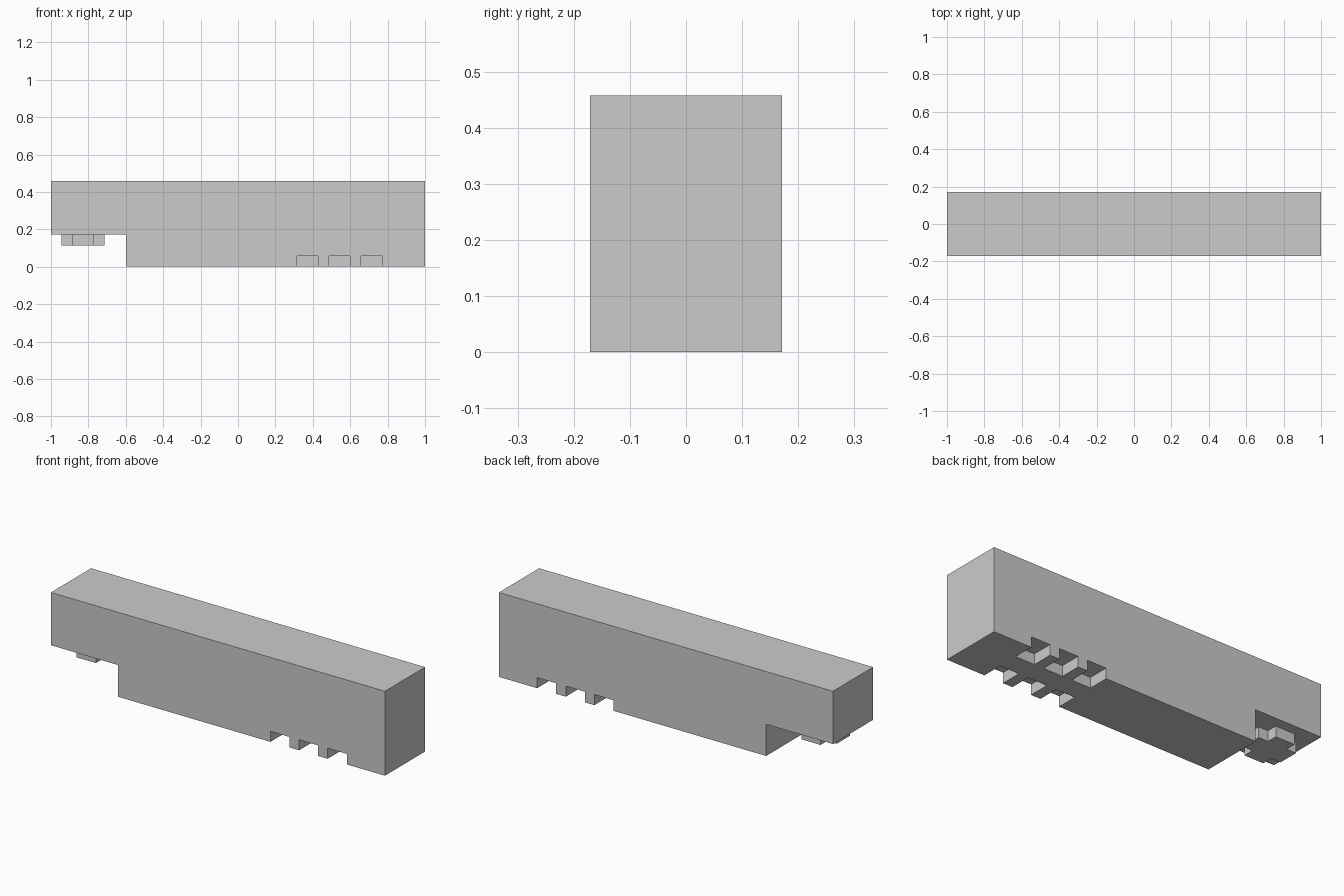
import bpy, bmesh
from mathutils import Vector

if "Cube" in bpy.data.objects:
    bpy.data.objects.remove(bpy.data.objects["Cube"])

U = 2 / 35  # one block unit; the whole model sits on this grid


def prism(name, outline, direction):
    """Extrude a closed planar outline (in block units) along a direction."""
    bm = bmesh.new()
    base = bm.faces.new([bm.verts.new(Vector(p) * U) for p in outline])
    ext = bmesh.ops.extrude_face_region(bm, geom=[base], use_keep_orig=True)
    moved = [g for g in ext["geom"] if isinstance(g, bmesh.types.BMVert)]
    bmesh.ops.translate(bm, verts=moved, vec=Vector(direction) * U)
    bmesh.ops.recalc_face_normals(bm, faces=bm.faces)
    mesh = bpy.data.meshes.new(name)
    bm.to_mesh(mesh)
    bm.free()
    obj = bpy.data.objects.new(name, mesh)
    bpy.context.collection.objects.link(obj)
    return obj


# Main bar: stepped side profile extruded through the depth
profile = [(-17.5, 3), (-10.5, 3), (-10.5, 0), (17.5, 0), (17.5, 8), (-17.5, 8)]
body = prism("bar_body", [(x, -3, z) for x, z in profile], (0, 6, 0))

# Three pairs of square notches along the bottom edges
for x in (5.5, 8.5, 11.5):
    for side in (-1, 1):
        y0, y1 = side * 1, side * 4
        cutter = prism("notch_cutter",
                       [(x, y0, -1), (x + 2, y0, -1), (x + 2, y1, -1), (x, y1, -1)],
                       (0, 0, 2))
        cutter.hide_render = True
        mod = body.modifiers.new("notch", 'BOOLEAN')
        mod.operation = 'DIFFERENCE'
        mod.solver = 'EXACT'
        mod.object = cutter
        bpy.context.view_layer.objects.active = body
        bpy.ops.object.modifier_apply(modifier=mod.name)
        bpy.data.objects.remove(cutter)

# Blocky round stud under the raised end: 4 x 4 with the corners removed
quarter = [(2, 1), (1, 1), (1, 2)]
plan = []
for _ in range(4):
    plan += quarter
    quarter = [(-y, x) for x, y in quarter]
prism("underside_stud", [(x - 14.5, y, 2) for x, y in plan], (0, 0, 1))
